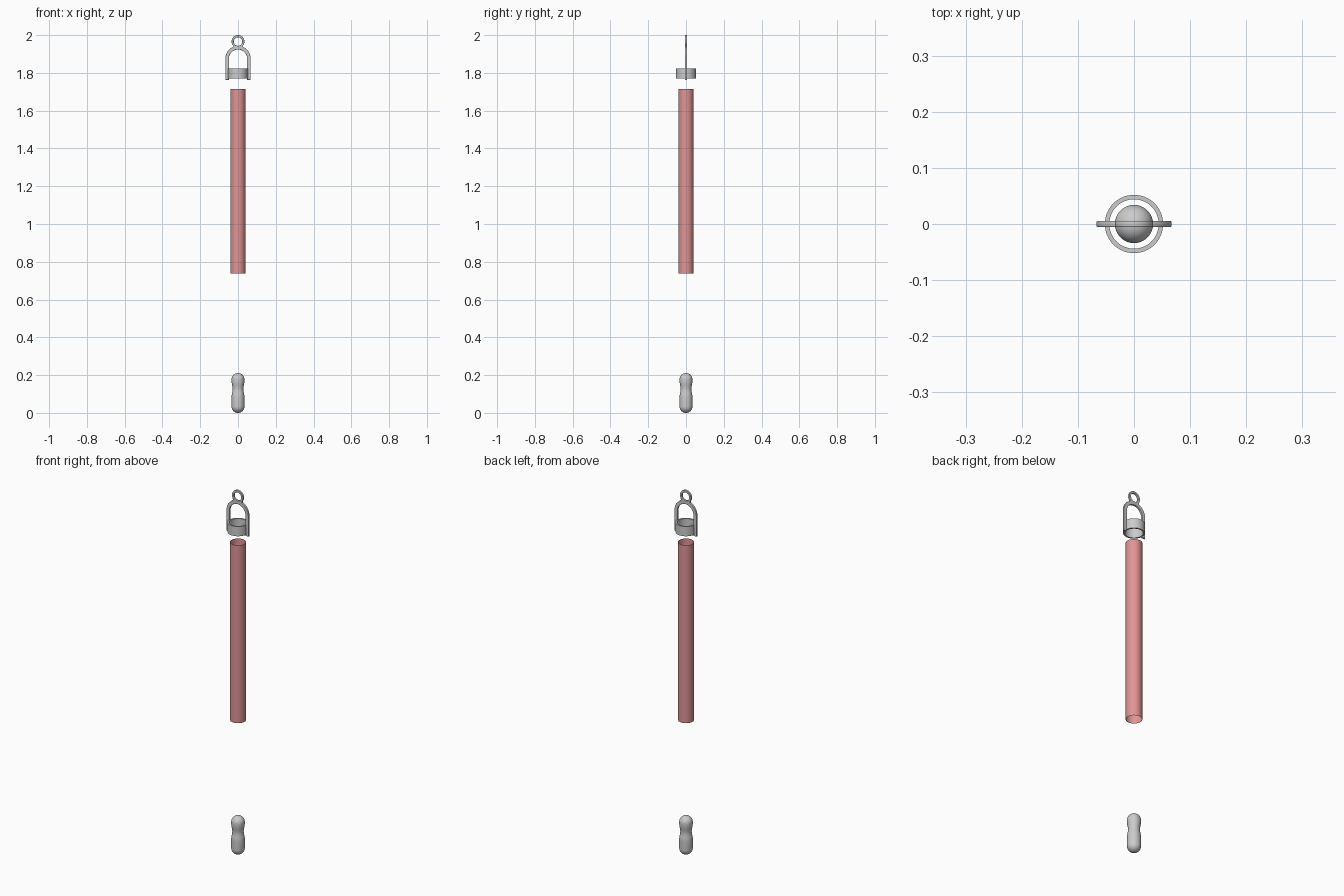
import bpy, math
from math import sin, cos, pi

if "Cube" in bpy.data.objects:
    bpy.data.objects.remove(bpy.data.objects["Cube"])


def add_object(name, verts, faces, angle=35):
    me = bpy.data.meshes.new(name)
    me.from_pydata(verts, [], faces)
    ob = bpy.data.objects.new(name, me)
    bpy.context.collection.objects.link(ob)
    finish(ob, angle)
    return ob


def finish(ob, angle=35):
    bpy.ops.object.select_all(action='DESELECT')
    ob.select_set(True)
    bpy.context.view_layer.objects.active = ob
    bpy.ops.object.shade_smooth_by_angle(angle=math.radians(angle))


def lathe(name, profile, n=48, closed=False, angle=35):
    """Spin (radius, z) points around the z axis."""
    m = len(profile)
    verts = [(r * cos(2 * pi * i / n), r * sin(2 * pi * i / n), z)
             for i in range(n) for r, z in profile]
    faces = []
    for i in range(n):
        a, b = i * m, (i + 1) % n * m
        for j in range(m if closed else m - 1):
            k = (j + 1) % m
            faces.append((a + j, b + j, b + k, a + k))
    return add_object(name, verts, faces, angle)


def arc(cx, cz, r, start, end, n=24):
    return [(cx + r * cos(math.radians(start + (end - start) * i / n)),
             cz + r * sin(math.radians(start + (end - start) * i / n)))
            for i in range(n + 1)]


# open red tube, a single thin wall
tube = lathe("tube", [(0.04, 0.737), (0.04, 1.715)])
red = bpy.data.materials.new("red")
red.diffuse_color = (0.75, 0.3, 0.3, 1)
red.use_nodes = True
red.node_tree.nodes["Principled BSDF"].inputs["Base Color"].default_value = red.diffuse_color
tube.data.materials.append(red)

# collar the hanger grips
lathe("collar", [(0.052, 1.77), (0.052, 1.823), (0.044, 1.823), (0.044, 1.77)],
      closed=True)

# waisted weight with rounded ends
R = 0.034
top = [(max(r, 0.0003), z) for r, z in arc(0, 0.177, R, 90, 0, 10)]
waist = [(R - 0.0055 * (1 - cos(2 * pi * t / 10)) / 2, 0.168 - 0.085 * t / 10)
         for t in range(11)]
bottom = [(max(r, 0.0003), z) for r, z in arc(0, R, R, 0, -90, 10)]
weight = lathe("weight", (top + waist + bottom)[::-1], angle=60)

# flat hanger: eye on top, arch and two legs, drawn as one outline with a hole
EYE, ARCH, FOOT = 1.966, 1.876, 1.763
half = arc(0, EYE, 0.034, 90, -38, 18)          # right half of the eye
half += arc(0, ARCH, 0.067, 66, 0, 14)          # outer shoulder
half += [(0.067, FOOT), (0.047, FOOT)]          # leg
half += arc(0, ARCH, 0.048, 0, 90, 16)          # inner arch
outline = half + [(-x, z) for x, z in half[-2:0:-1]]
hole = arc(0, EYE, 0.0225, 0, 360, 36)[:-1]

curve = bpy.data.curves.new("hanger", 'CURVE')
curve.dimensions = '2D'
curve.fill_mode = 'BOTH'
curve.extrude = 0.0035
curve.bevel_depth = 0.002
curve.bevel_resolution = 2
curve.offset = -0.002
for loop in (outline, hole):
    spline = curve.splines.new('POLY')
    spline.points.add(len(loop) - 1)
    for p, (x, z) in zip(spline.points, loop):
        p.co = (x, z, 0, 1)
    spline.use_cyclic_u = True
hanger = bpy.data.objects.new("hanger", curve)
bpy.context.collection.objects.link(hanger)
hanger.rotation_euler = (pi / 2, 0, 0)
bpy.ops.object.select_all(action='DESELECT')
hanger.select_set(True)
bpy.context.view_layer.objects.active = hanger
bpy.ops.object.convert(target='MESH')
finish(bpy.context.view_layer.objects.active)
